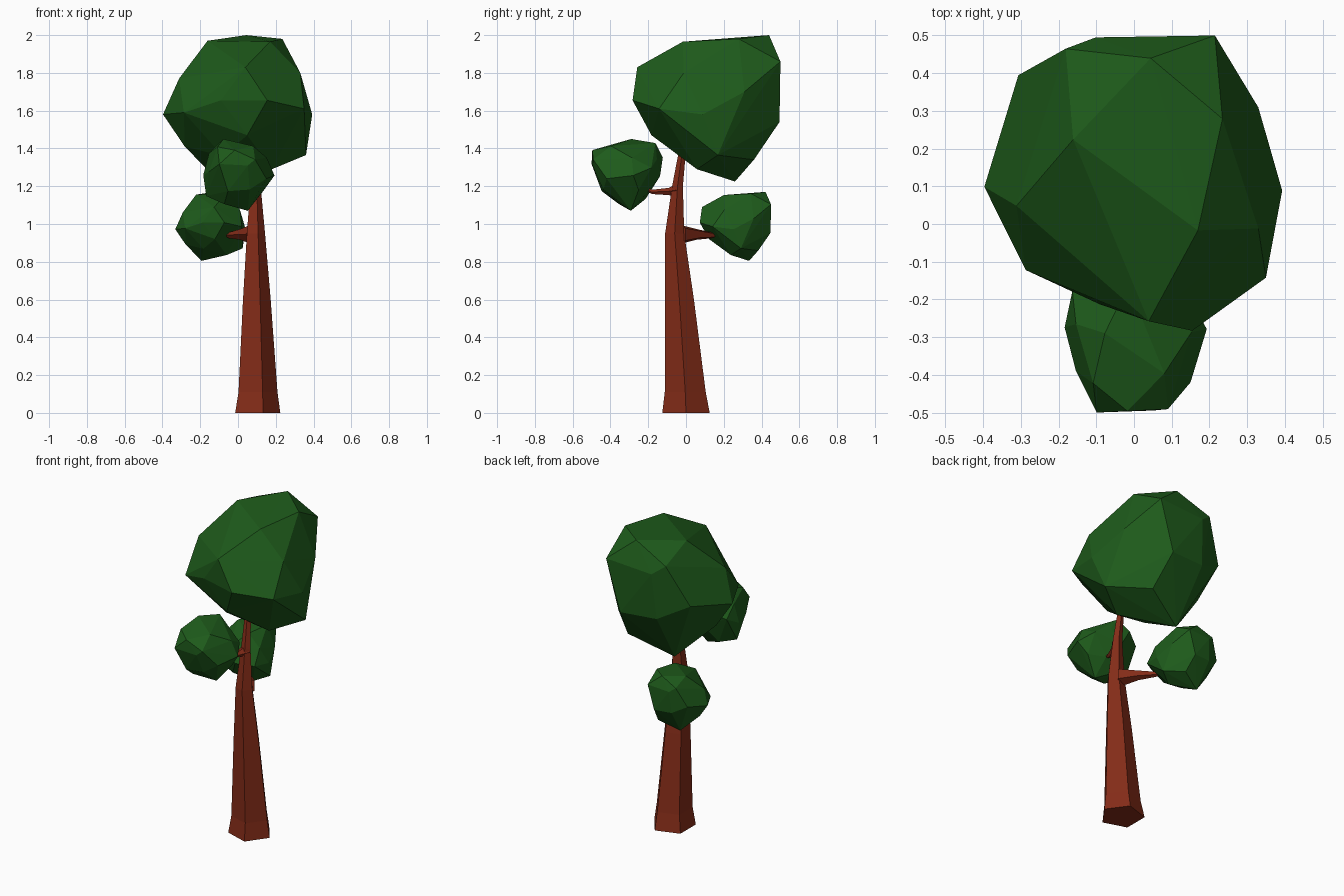
import bpy, bmesh
from math import cos, sin, pi, radians
from mathutils import Vector, Matrix

if "Cube" in bpy.data.objects:
    bpy.data.objects.remove(bpy.data.objects["Cube"])


def material(name, rgb):
    m = bpy.data.materials.new(name)
    m.diffuse_color = (*rgb, 1)
    m.use_nodes = True
    m.node_tree.nodes["Principled BSDF"].inputs["Base Color"].default_value = m.diffuse_color
    return m


bark = material("bark", (0.23, 0.025, 0.009))
leaf = material("leaf", (0.013, 0.105, 0.011))


def finish(name, bm, mat):
    bmesh.ops.recalc_face_normals(bm, faces=bm.faces[:])
    me = bpy.data.meshes.new(name)
    bm.to_mesh(me)
    bm.free()
    me.materials.append(mat)
    bpy.context.collection.objects.link(bpy.data.objects.new(name, me))


def limb(name, stations, sides, axis):
    """Tapered faceted tube through (x, y, z, radius) stations."""
    bm = bmesh.new()
    rot = Matrix.Identity(3)
    if axis is not None:
        rot = Vector(axis).to_track_quat('Z', 'Y').to_matrix()
    rings = []
    for x, y, z, r in stations:
        rings.append([bm.verts.new(Vector((x, y, z)) + rot @ Vector(
            (r * cos(2 * pi * i / sides), r * sin(2 * pi * i / sides), 0)))
            for i in range(sides)])
    for a, b in zip(rings, rings[1:]):
        for i in range(sides):
            j = (i + 1) % sides
            bm.faces.new((a[i], a[j], b[j], b[i]))
    bm.faces.new(rings[0])
    bm.faces.new(rings[-1])
    finish(name, bm, bark)


# Lumpy crown shape shared by all three leaf clusters
CROWN = [
    (0.045, 0.44, 2.0), (0.235, 0.28, 1.98), (-0.16, 0.225, 1.97), (0.17, -0.015, 1.965),
    (0.04, -0.255, 1.83), (-0.31, 0.05, 1.77), (0.33, -0.01, 1.80), (-0.18, 0.465, 1.90),
    (0.215, 0.5, 1.86), (-0.10, 0.495, 1.84),
    (0.155, -0.28, 1.655), (-0.09, -0.21, 1.655), (0.35, -0.14, 1.61), (-0.285, -0.12, 1.59),
    (-0.395, 0.10, 1.58), (0.393, 0.09, 1.58), (-0.305, 0.395, 1.65), (0.33, 0.31, 1.70),
    (0.12, 0.495, 1.54), (-0.12, 0.47, 1.55),
    (0.05, -0.18, 1.47), (-0.28, 0.10, 1.41), (0.36, 0.17, 1.365), (0.16, 0.36, 1.34),
    (0.18, 0.06, 1.29), (-0.10, 0.26, 1.225), (-0.08, 0.0, 1.36),
]


def crown(name, lo, hi, rot=Matrix.Identity(3)):
    """Convex crown, turned and fitted to the box lo..hi."""
    pts = [rot @ Vector(p) for p in CROWN]
    for k in range(3):
        a, b = min(p[k] for p in pts), max(p[k] for p in pts)
        for p in pts:
            p[k] = lo[k] + (p[k] - a) / (b - a) * (hi[k] - lo[k])
    bm = bmesh.new()
    for p in pts:
        bm.verts.new(p)
    res = bmesh.ops.convex_hull(bm, input=bm.verts[:])
    loose = [v for v in bm.verts if not v.link_faces]
    bmesh.ops.delete(bm, geom=loose, context='VERTS')
    finish(name, bm, leaf)


# Five-sided trunk
limb("trunk", [(0.092, 0, 0, 0.132), (0.095, -0.004, 0.11, 0.114),
               (0.092, -0.035, 0.6, 0.081), (0.09, -0.06, 0.95, 0.053),
               (0.09, -0.045, 1.2, 0.03), (0.085, -0.02, 1.38, 0.02),
               (0.08, 0.0, 1.5, 0.015)], 5, None)

# Side branches
limb("back_branch", [(0.085, -0.03, 0.945, 0.055), (0.02, 0.06, 0.945, 0.03),
                     (-0.045, 0.14, 0.94, 0.016), (-0.1, 0.2, 0.96, 0.01)],
     5, (-0.18, 0.23, 0))
limb("front_branch", [(0.088, -0.04, 1.18, 0.035), (0.07, -0.09, 1.172, 0.02),
                      (0.04, -0.18, 1.17, 0.012), (0.02, -0.25, 1.21, 0.009)],
     5, (-0.07, -0.2, 0))

# Leaf clusters
crown("main_crown", (-0.397, -0.283, 1.225), (0.393, 0.5, 2.0))
crown("back_cluster", (-0.332, 0.073, 0.805), (0.04, 0.45, 1.17))
crown("front_cluster", (-0.184, -0.5, 1.07), (0.193, -0.123, 1.45),
      Matrix.Rotation(radians(20), 3, 'X') @ Matrix.Rotation(pi, 3, 'Z'))
